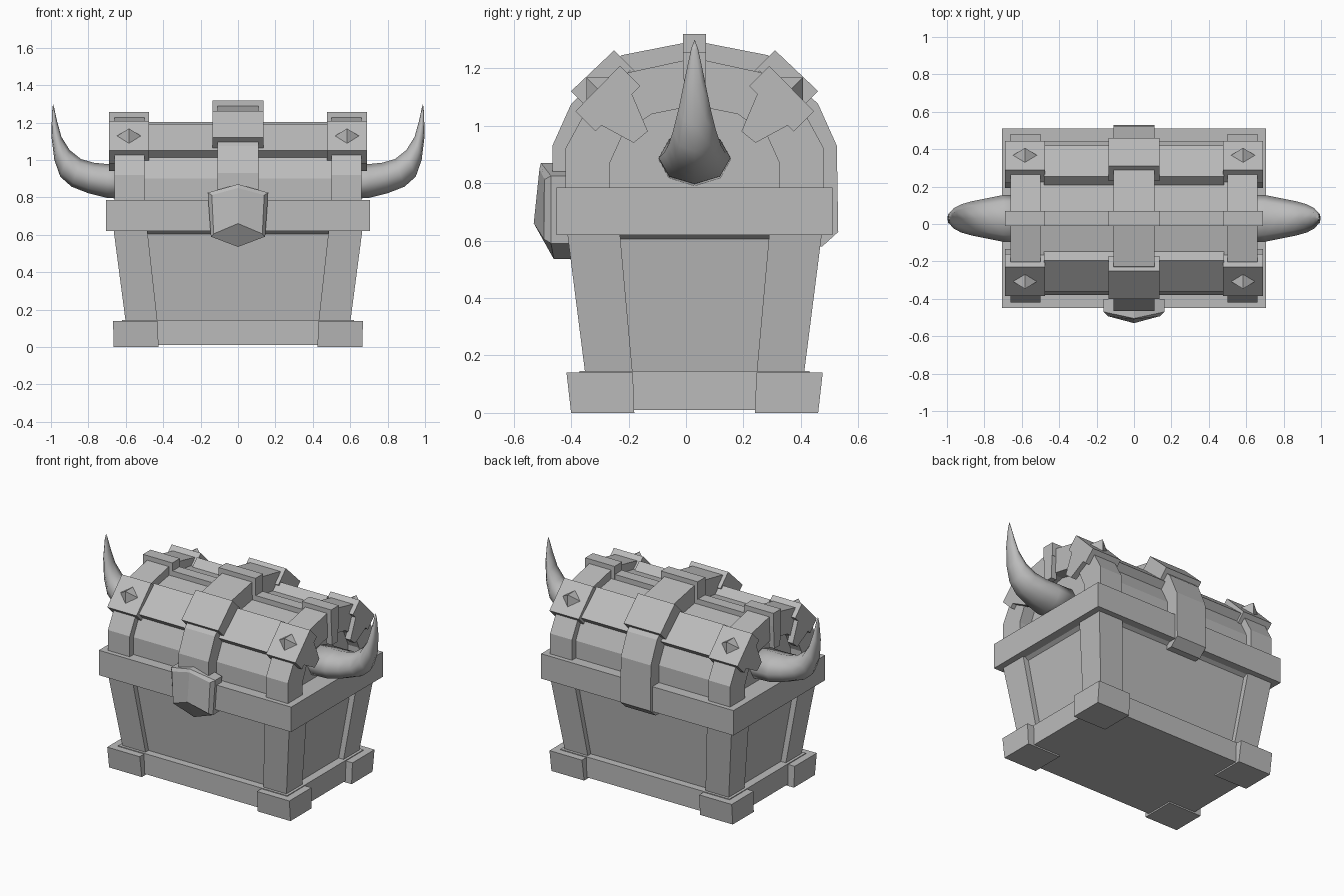
import bpy, bmesh, math
from mathutils import Vector

if "Cube" in bpy.data.objects:
    bpy.data.objects.remove(bpy.data.objects["Cube"])

YC = 0.03  # chest centre in depth
mat = bpy.data.materials.new("plain_grey")
mat.diffuse_color = (0.5, 0.5, 0.5, 1)
mat.use_nodes = True
mat.node_tree.nodes["Principled BSDF"].inputs["Base Color"].default_value = mat.diffuse_color


def make(name, verts, faces, smooth=False):
    bm = bmesh.new()
    vs = [bm.verts.new(v) for v in verts]
    for f in faces:
        bm.faces.new([vs[i] for i in f])
    bmesh.ops.recalc_face_normals(bm, faces=bm.faces)
    for f in bm.faces:
        f.smooth = smooth
    me = bpy.data.meshes.new(name)
    bm.to_mesh(me)
    bm.free()
    me.materials.append(mat)
    ob = bpy.data.objects.new(name, me)
    bpy.context.collection.objects.link(ob)
    return ob


def prism(name, prof, x0, x1):
    """Extrude a (depth, height) outline along x."""
    n = len(prof)
    verts = [(x, YC + y, z) for x in (x0, x1) for y, z in prof]
    faces = [list(range(n)), list(range(n, 2 * n))]
    faces += [(i, (i + 1) % n, n + (i + 1) % n, n + i) for i in range(n)]
    return make(name, verts, faces)


def frustum(name, lo, hi):
    """Block between two rectangles (x0, x1, y0, y1, z)."""
    verts = []
    for x0, x1, y0, y1, z in (lo, hi):
        verts += [(x0, YC + y0, z), (x1, YC + y0, z), (x1, YC + y1, z), (x0, YC + y1, z)]
    return make(name, verts, [(0, 1, 2, 3), (4, 5, 6, 7)] +
                [(i, (i + 1) % 4, 4 + (i + 1) % 4, 4 + i) for i in range(4)])


def centred(name, a, b, z0, c, d, z1):
    return frustum(name, (-a, a, -b, b, z0), (-c, c, -d, d, z1))


def arch(half):
    """Full arch from its half outline, ending on the crown."""
    return half + [(-y, z) for y, z in reversed(half) if y > 0]


def arch_band(name, outer, inner, x0, x1):
    n = len(outer)
    verts = [(x, YC + y, z) for x in (x0, x1) for prof in (outer, inner) for y, z in prof]
    faces = []
    for i in range(n - 1):
        o0, i0, o1, i1 = i, n + i, 2 * n + i, 3 * n + i
        for a, b in ((o0, i0), (o1, i1), (o0, o1), (i0, i1)):
            faces.append((a, a + 1, b + 1, b))
    faces += [(e, n + e, 3 * n + e, 2 * n + e) for e in (0, n - 1)]
    return make(name, verts, faces)


# Tapered box body with plinth and rim
centred("plinth", 0.62, 0.40, 0.01, 0.62, 0.40, 0.145)
centred("body_panels", 0.565, 0.35, 0.14, 0.625, 0.405, 0.605)
centred("under_rim", 0.625, 0.405, 0.605, 0.655, 0.435, 0.625)
centred("rim", 0.705, 0.48, 0.62, 0.705, 0.48, 0.785)

# Corner posts and feet
for sx in (-1, 1):
    for sy in (-1, 1):
        frustum("corner_post",
                (sx * 0.43, sx * 0.60, sy * 0.215, sy * 0.38, 0.13),
                (sx * 0.485, sx * 0.665, sy * 0.26, sy * 0.443, 0.625))
        frustum("foot",
                (sx * 0.425, sx * 0.665, sy * 0.21, sy * 0.43, 0),
                (sx * 0.43, sx * 0.668, sy * 0.215, sy * 0.446, 0.14))

# Rounded lid, end bands and centre strap
core = [(0.41, 0.78), (0.41, 0.90), (0.355, 1.01), (0.21, 1.14), (0, 1.175)]
band = [(0.45, 0.78), (0.45, 0.92), (0.39, 1.03), (0.23, 1.185), (0, 1.235)]
hole = [(0.295, 0.78), (0.295, 0.87), (0.25, 0.97), (0.15, 1.04), (0, 1.07)]
strap = [(0.495, 0.93), (0.43, 1.075), (0.255, 1.245), (0, 1.295)]
prism("lid", arch(core), -0.58, 0.58)
for s in (-1, 1):
    arch_band("lid_end_band", arch(band), arch(hole), s * 0.50, s * 0.66)
prism("centre_strap",
      [(0.40, 0.58), (0.445, 0.58), (0.50, 0.63)] + arch(strap) + [(-0.495, 0.64), (-0.40, 0.64)],
      -0.11, 0.11)


def block(a, b, shift):
    """Slanted block outline from its outer edge and a shift inward."""
    return [a, b, (b[0] - shift, b[1] - shift), (a[0] - shift, a[1] - shift)]


# Shoulder beams, clamps and studs
for sy in (-1, 1):
    side = lambda prof: [(sy * y, z) for y, z in prof]
    prism("shoulder_beam", side(block((0.225, 1.192), (0.39, 1.05), 0.05)), -0.48, 0.48)
    prism("centre_clamp", side(block((0.28, 1.262), (0.43, 1.12), 0.08)), -0.135, 0.135)
    for sx in (-1, 1):
        prism("corner_clamp", side(block((0.26, 1.208), (0.415, 1.05), 0.07)), sx * 0.475, sx * 0.69)
        prism("corner_clamp_tab",
              side([(0.26, 1.208), (0.415, 1.05), (0.212, 0.94), (0.163, 0.98)]),
              sx * 0.65, sx * 0.69)
        x, y, z = sx * 0.583, 0.337, 1.128
        pts = [(x - 0.065, y, z), (x, y - 0.04, z + 0.04), (x + 0.065, y, z),
               (x, y + 0.04, z - 0.04), (x, y + 0.04, z + 0.04)]
        make("stud", [(px, YC + sy * py, pz) for px, py, pz in pts],
             [(0, 1, 2, 3)] + [(i, (i + 1) % 4, 4) for i in range(4)])

# Ridge beam and its clamps
prism("ridge_beam", [(-0.037, 1.1), (0.037, 1.1), (0.037, 1.203), (-0.037, 1.203)], -0.48, 0.48)
prism("ridge_centre_clamp", [(-0.04, 1.2), (0.04, 1.2), (0.04, 1.318), (-0.04, 1.318)], -0.135, 0.135)
for s in (-1, 1):
    prism("ridge_end_clamp", [(-0.04, 1.17), (0.04, 1.17), (0.04, 1.257), (-0.04, 1.257)], s * 0.475, s * 0.69)
    prism("ridge_clamp_tab", [(-0.03, 1.02), (0.03, 1.02), (0.04, 1.2), (-0.04, 1.2)], s * 0.65, s * 0.69)

# Lock plate: outline rings from back to front, with a raised centre line
outline = [(-0.162, 0.825), (0, 0.87), (0.162, 0.825), (0.145, 0.59), (0, 0.535), (-0.145, 0.59)]
inner = [(-0.14, -0.493, 0.812), (0, -0.51, 0.85), (0.14, -0.493, 0.812),
         (0.13, -0.495, 0.605), (0, -0.53, 0.66), (-0.13, -0.495, 0.605)]
verts = [(x, -0.40, z) for x, z in outline]
verts += [(x, -0.505 + 0.035 * (abs(x) > 0) + 0.045 * (z < 0.54), z) for x, z in outline]
verts += inner
faces = [(0, 1, 2, 3, 4, 5)]
for r in (0, 6):
    faces += [(r + i, r + (i + 1) % 6, r + 6 + (i + 1) % 6, r + 6 + i) for i in range(6)]
faces += [(12, 13, 16, 17), (13, 14, 15, 16)]
make("lock_plate", verts, faces)

# Curved horns: upper edge, lower edge, half width
rings = [((0.57, 0.98), (0.57, 0.79), 0.127), ((0.70, 0.978), (0.70, 0.797), 0.125),
         ((0.77, 0.985), (0.80, 0.822), 0.108), ((0.84, 1.005), (0.89, 0.857), 0.092),
         ((0.90, 1.053), (0.95, 0.91), 0.075), ((0.944, 1.123), (0.982, 1.0), 0.055),
         ((0.968, 1.21), (0.998, 1.13), 0.033), ((0.982, 1.275), (0.994, 1.26), 0.012)]
N = 8
for s in (-1, 1):
    verts = []
    for up, low, w in rings:
        u, l = Vector(up), Vector(low)
        for k in range(N):
            a = math.tau * k / N
            p = (u + l) / 2 + (u - l) / 2 * math.cos(a)
            verts.append((s * p.x, YC + w * math.sin(a), p.y))
    verts.append((s * 0.989, YC, 1.30))
    faces = [list(range(N))]
    for r in range(len(rings) - 1):
        faces += [(r * N + k, r * N + (k + 1) % N, (r + 1) * N + (k + 1) % N, (r + 1) * N + k)
                  for k in range(N)]
    last = (len(rings) - 1) * N
    faces += [(last + k, last + (k + 1) % N, last + N) for k in range(N)]
    make("horn", verts, faces, smooth=True)
